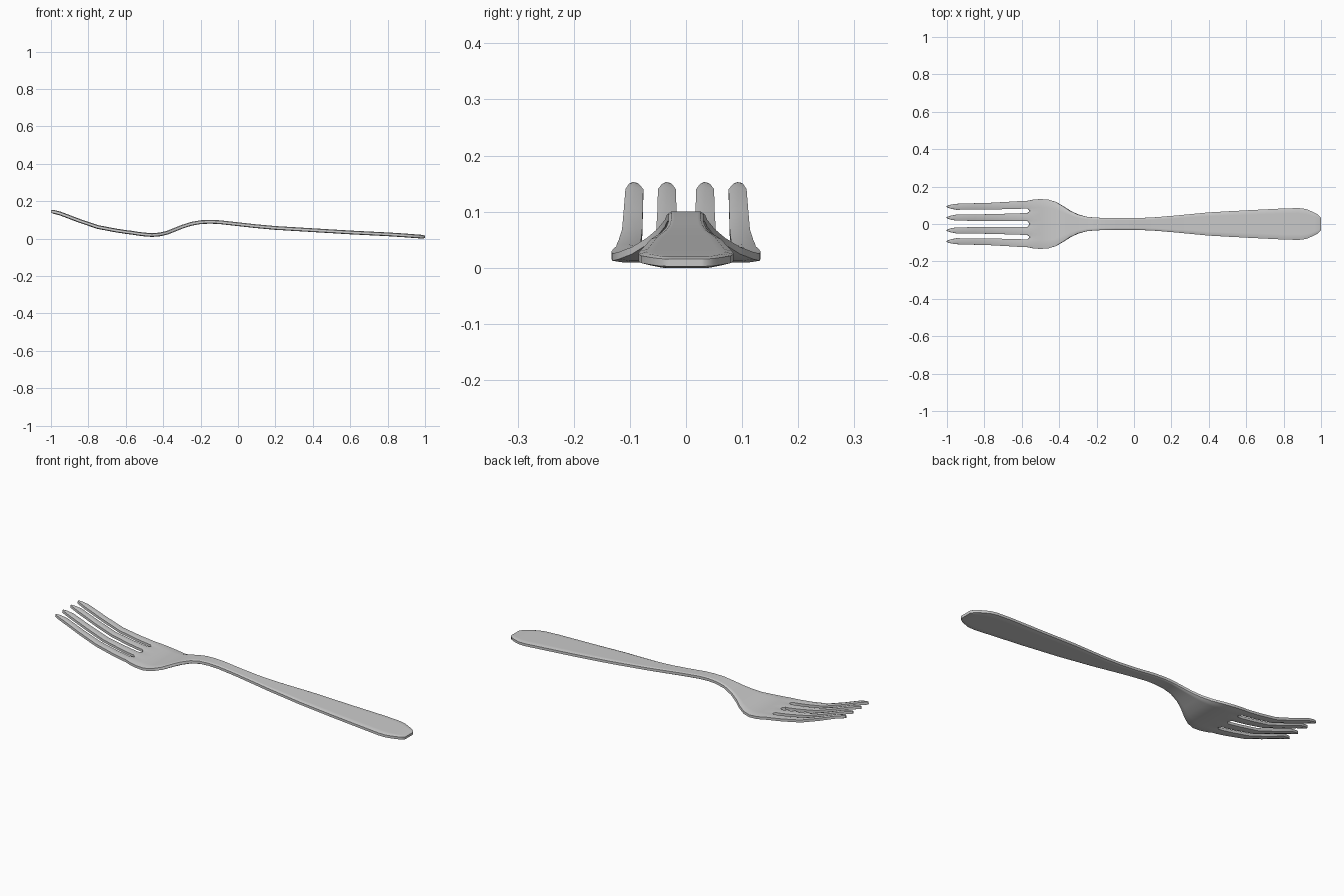
import bpy
import bmesh

cube = bpy.data.objects.get("Cube")
if cube:
    bpy.data.objects.remove(cube, do_unlink=True)

THICKNESS = 0.02
ROOT_X = -0.57

# Body outline: x position, half width, centre height
BODY = [
    (ROOT_X, .124, .036), (-.54, .13, .031), (-.5, .133, .026), (-.46, .131, .023),
    (-.42, .119, .026), (-.38, .096, .035), (-.34, .07, .051), (-.3, .051, .067),
    (-.25, .038, .083), (-.2, .034, .092), (-.15, .032, .094), (-.1, .031, .092),
    (0, .031, .081), (.1, .035, .07), (.2, .043, .061), (.4, .062, .049),
    (.6, .073, .037), (.8, .083, .027), (.88, .085, .022), (.92, .08, .019),
    (.96, .063, .016), (.985, .049, .014), (1, .033, .013),
]
# Tines: x position, outer centre, inner centre, half width, centre height
TINES = [
    (-1, .093, .034, .003, .15), (-.985, .093, .034, .009, .147),
    (-.95, .092, .034, .016, .138), (-.85, .094, .034, .017, .1),
    (-.75, .096, .035, .018, .066), (-.65, .1, .036, .02, .047),
    (-.59, .103, .037, .021, .038),
]


def columns(outer, inner, half):
    """Three columns for each tine and one in the middle of each slot."""
    centres = (-outer, -inner, inner, outer)
    ys = []
    for i, c in enumerate(centres):
        ys += [c - half, c, c + half]
        if i < 3:
            ys.append((c + centres[i + 1]) / 2)
    return ys


root = columns(.103, .037, .021)
SLOT_COLUMNS = (3, 7, 11)

# Surface grid: tine rows first, then neck and handle rows
bm = bmesh.new()
rows = []
for x, outer, inner, half, z in TINES:
    ys = columns(outer, inner, half)
    rows.append([None if i in SLOT_COLUMNS else bm.verts.new((x, y, z))
                 for i, y in enumerate(ys)])
for x, width, z in BODY:
    row = []
    for i, y in enumerate(root):
        rounded = .014 if x == ROOT_X and i in SLOT_COLUMNS else 0
        row.append(bm.verts.new((x + rounded, y / root[-1] * width, z - rounded / 8)))
    rows.append(row)

for a, b in zip(rows, rows[1:]):
    for i in range(len(root) - 1):
        corners = (a[i], b[i], b[i + 1], a[i + 1])
        if all(corners):
            bm.faces.new(corners)
bmesh.ops.recalc_face_normals(bm, faces=bm.faces)
bm.verts.index_update()
rim = [v.index for v in bm.verts if v.is_boundary]
inside = [v.index for v in bm.verts if not v.is_boundary]

mesh = bpy.data.meshes.new("fork")
bm.to_mesh(mesh)
bm.free()
fork = bpy.data.objects.new("fork", mesh)
bpy.context.collection.objects.link(fork)

# Thin rim, fuller centre
group = fork.vertex_groups.new(name="thickness")
group.add(inside, 1.0, 'REPLACE')
group.add(rim, 0.65, 'REPLACE')
solid = fork.modifiers.new("thickness", 'SOLIDIFY')
solid.thickness = THICKNESS
solid.offset = 0
solid.vertex_group = group.name

bpy.ops.object.select_all(action='DESELECT')
fork.select_set(True)
bpy.context.view_layer.objects.active = fork
bpy.ops.object.modifier_apply(modifier=solid.name)
bpy.ops.object.shade_smooth_by_angle(angle=0.8)

# Rest the fork on the ground
lowest = min(v.co.z for v in fork.data.vertices)
for v in fork.data.vertices:
    v.co.z -= lowest

# Metal colour
steel = bpy.data.materials.new("light_steel_grey")
steel.use_nodes = True
colour = (.6, .6, .6, 1)
steel.diffuse_color = colour
steel.node_tree.nodes["Principled BSDF"].inputs["Base Color"].default_value = colour
fork.data.materials.append(steel)
